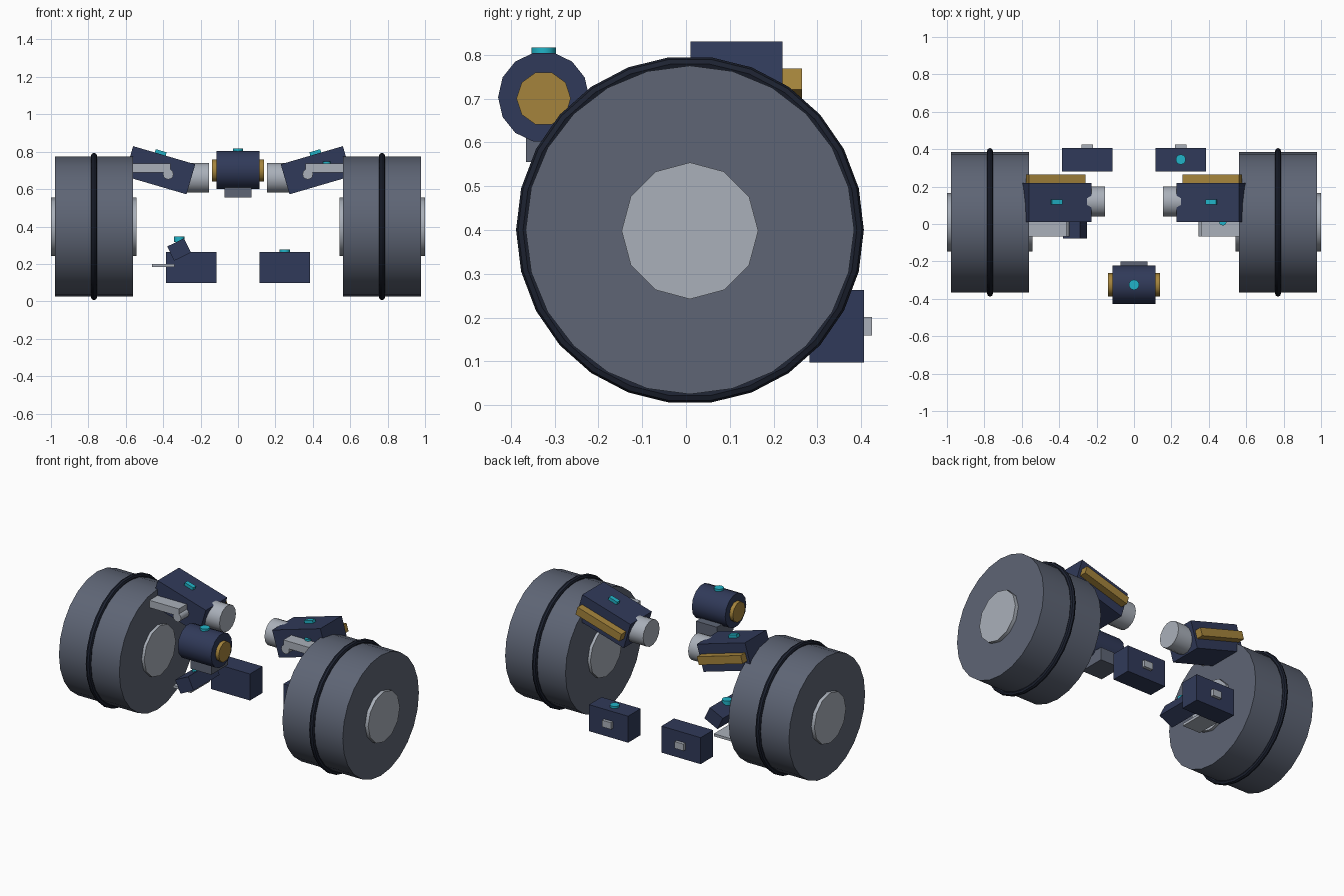
import bpy
from math import radians, pi, sin, cos

if "Cube" in bpy.data.objects:
    bpy.data.objects.remove(bpy.data.objects["Cube"])

COLORS = {
    "slate": (0.112, 0.130, 0.178), "light": (0.40, 0.434, 0.49),
    "navy": (0.030, 0.042, 0.100), "gold": (0.376, 0.231, 0.045),
    "cyan": (0.015, 0.456, 0.578), "dark": (0.012, 0.016, 0.030),
}
MATS = {}
for key, rgb in COLORS.items():
    MATS[key] = bpy.data.materials.new(key)
    MATS[key].diffuse_color = (*rgb, 1)

AXIS_ROT = {"x": (0, pi / 2, 0), "y": (pi / 2, 0, 0), "z": (0, 0, 0)}


def finish(name, color, smooth=False):
    ob = bpy.context.object
    ob.name = name
    ob.data.materials.append(MATS[color])
    if smooth:
        bpy.ops.object.shade_smooth_by_angle(angle=radians(40))
    return ob


def box(name, center, size, color, tilt=0):
    bpy.ops.mesh.primitive_cube_add(size=1, location=center, rotation=(0, tilt, 0))
    bpy.context.object.scale = size
    bpy.ops.object.transform_apply(location=False, rotation=False, scale=True)
    return finish(name, color)


def rod(name, center, radius, length, axis, sides, color):
    bpy.ops.mesh.primitive_cylinder_add(vertices=sides, radius=radius, depth=length,
                                        location=center, rotation=AXIS_ROT[axis])
    return finish(name, color, True)


# front sensor drum with end caps, foot and button
rod("front_drum", (0, -0.325, 0.703), 0.104, 0.23, "x", 14, "navy")
rod("front_drum_caps", (0, -0.325, 0.70), 0.062, 0.276, "x", 10, "gold")
box("front_drum_foot", (0, -0.283, 0.595), (0.144, 0.165, 0.08), "slate")
rod("front_drum_button", (0, -0.325, 0.80), 0.028, 0.034, "z", 12, "cyan")

for s, side in ((-1, "left"), (1, "right")):
    # wheel, hub and tread ring
    rod(side + "_wheel", (s * 0.77, 0.009, 0.40), 0.375, 0.416, "x", 24, "slate")
    rod(side + "_hub", (s * 0.772, 0.009, 0.398), 0.156, 0.456, "x", 12, "light")
    bpy.ops.mesh.primitive_torus_add(major_segments=26, minor_segments=8,
                                     major_radius=0.381, minor_radius=0.016,
                                     location=(s * 0.77, 0.009, 0.40),
                                     rotation=(pi / 2, 0, pi / 2))
    finish(side + "_tread_ring", "dark", True)

    # tilted shoulder block, gold strip, button and inner barrel
    a = radians(16.3)
    box(side + "_shoulder", (s * 0.418, 0.115, 0.701), (0.346, 0.21, 0.167), "navy", -s * a)
    box(side + "_gold_strip", (s * 0.418, 0.235, 0.70), (0.315, 0.06, 0.05), "gold", -s * a)
    lx, lz = 0.022, 0.087
    box(side + "_shoulder_button",
        (s * (0.418 + lx * cos(a) - lz * sin(a)), 0.118, 0.701 + lx * sin(a) + lz * cos(a)),
        (0.06, 0.028, 0.03), "cyan", -s * a)
    rod(side + "_barrel", (s * 0.2225, 0.12, 0.66), 0.081, 0.135, "x", 14, "light")

    # front link bar and pivot pin
    box(side + "_link_bar", (s * 0.47, -0.019, 0.713), (0.22, 0.098, 0.046), "light")
    rod(side + "_link_pin", (s * 0.373, -0.018, 0.68), 0.028, 0.10, "y", 12, "light")

    # rear lower box with latch
    box(side + "_rear_box", (s * 0.25, 0.344, 0.18), (0.27, 0.124, 0.165), "navy")
    box(side + "_rear_latch", (s * 0.25, 0.41, 0.18), (0.06, 0.03, 0.042), "light")

# parts found on one side only
rod("link_button", (0.475, 0.012, 0.737), 0.02, 0.02, "z", 12, "cyan")
rod("rear_box_button", (0.25, 0.345, 0.264), 0.027, 0.024, "z", 12, "cyan")
box("pedal_block", (-0.315, 0.05, 0.277), (0.10, 0.256, 0.085), "navy", -radians(26))
rod("pedal_button", (-0.314, 0.045, 0.332), 0.029, 0.028, "z", 12, "cyan")
box("pedal_plate", (-0.40, 0.115, 0.192), (0.122, 0.19, 0.016), "light")

for m in bpy.data.materials:
    if m.users and not m.is_grease_pencil:
        m.use_nodes = True
        m.node_tree.nodes["Principled BSDF"].inputs["Base Color"].default_value = m.diffuse_color
